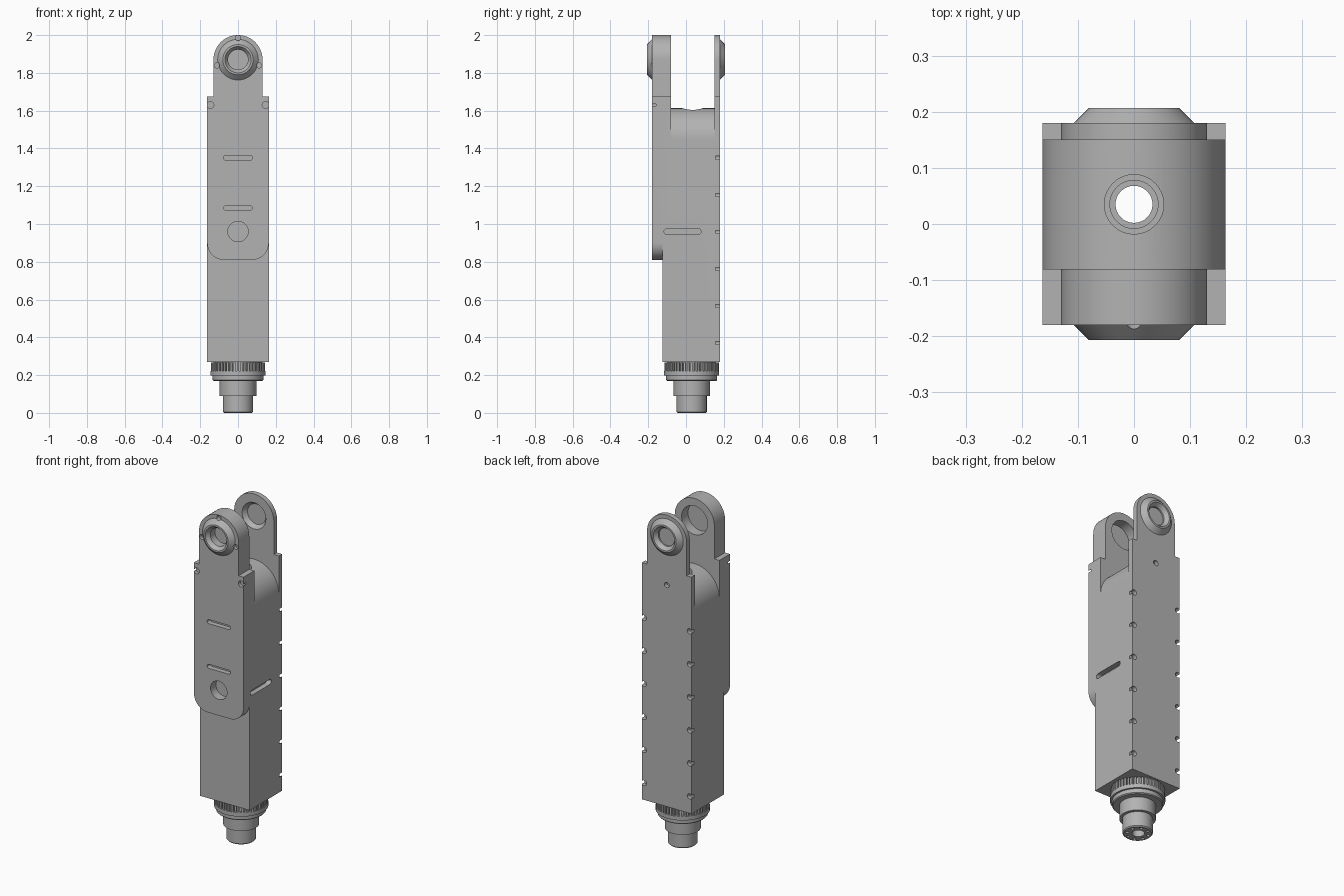
import bpy, bmesh, math
from mathutils import Matrix, Vector

cube = bpy.data.objects.get("Cube")
if cube:
    bpy.data.objects.remove(cube, do_unlink=True)

grey = bpy.data.materials.new("machined_grey")
grey.use_nodes = True
grey.diffuse_color = (0.45, 0.45, 0.45, 1)
grey.node_tree.nodes["Principled BSDF"].inputs["Base Color"].default_value = (0.45, 0.45, 0.45, 1)

W, FRONT, BACK = 0.163, -0.18, 0.18      # half width, front and back faces
ARM, EYE = 0.13, 1.87                    # arm half width, eye height
BORE_Y, STEM_Y = 0.035, 0.03


def finish(name, bm):
    bmesh.ops.recalc_face_normals(bm, faces=bm.faces)
    mesh = bpy.data.meshes.new(name)
    bm.to_mesh(mesh)
    bm.free()
    mesh.materials.append(grey)
    ob = bpy.data.objects.new(name, mesh)
    bpy.context.collection.objects.link(ob)
    return ob


def extrude(name, outline, y0, y1):
    """Prism along y from an x-z outline."""
    bm = bmesh.new()
    face = bm.faces.new([bm.verts.new((x, y0, z)) for x, z in outline])
    new = bmesh.ops.extrude_face_region(bm, geom=[face])["geom"]
    bmesh.ops.translate(bm, vec=(0, y1 - y0, 0), verts=[v for v in new if isinstance(v, bmesh.types.BMVert)])
    return finish(name, bm)


def rod(name, a, b, ra, rb=None, sides=32):
    """Cylinder or cone between two points."""
    a, b = Vector(a), Vector(b)
    turn = (b - a).to_track_quat('Z', 'Y').to_matrix().to_4x4()
    bm = bmesh.new()
    bmesh.ops.create_cone(bm, cap_ends=True, segments=sides, radius1=ra, radius2=ra if rb is None else rb,
                          depth=(b - a).length, matrix=Matrix.Translation((a + b) / 2) @ turn)
    return finish(name, bm)


def arc(cx, cz, r, start, end, n=16):
    angles = [math.radians(start + (end - start) * i / n) for i in range(n + 1)]
    return [(cx + r * math.cos(t), cz + r * math.sin(t)) for t in angles]


def slot_outline(half, z, r):
    return arc(half - r, z, r, -90, 90, 8) + arc(r - half, z, r, 90, 270, 8)


def combine(target, tool, operation):
    mod = target.modifiers.new("cut", 'BOOLEAN')
    mod.operation, mod.solver, mod.object = operation, 'EXACT', tool
    tool.hide_render = True
    bpy.context.view_layer.objects.active = target
    bpy.ops.object.modifier_apply(modifier=mod.name)
    bpy.data.objects.remove(tool, do_unlink=True)


def cut(target, tool):
    combine(target, tool, 'DIFFERENCE')


def smooth(ob):
    bpy.ops.object.select_all(action='DESELECT')
    ob.select_set(True)
    bpy.context.view_layer.objects.active = ob
    bpy.ops.object.shade_smooth_by_angle(angle=math.radians(30))


# Main body with an arched top, joined to the two fork plates
body = extrude("fork_body", [(-W, 0.27), (W, 0.27)] + arc(0, 1.45, W, 0, 180, 40), -0.125, 0.165)
arm_top = [(W, 1.675), (ARM, 1.675)] + arc(0, EYE, ARM, 0, 180, 40) + [(-ARM, 1.675), (-W, 1.675)]
r = 0.09
front_outline = arc(r - W, 0.81 + r, r, 180, 270, 12) + arc(W - r, 0.81 + r, r, 270, 360, 12) + arm_top
combine(body, extrude("front_plate", front_outline, FRONT, -0.08), 'UNION')
combine(body, extrude("back_plate", [(-W, 0.27), (W, 0.27)] + arm_top, 0.15, BACK), 'UNION')

# Conical bosses round the eye
for s in (-1, 1):
    combine(body, rod("boss", (0, s * 0.165, EYE), (0, s * 0.207, EYE), 0.123, 0.08, 48), 'UNION')

# Eye hole with tapered mouths and inner recesses
cut(body, rod("eye", (0, -0.3, EYE), (0, 0.3, EYE), 0.053, sides=40))
for s in (-1, 1):
    cut(body, rod("mouth", (0, s * 0.21, EYE), (0, s * 0.18, EYE), 0.072, 0.05, 40))
cut(body, rod("front_recess", (0, -0.05, EYE), (0, -0.14, EYE), 0.085, sides=40))
cut(body, rod("back_recess", (0, 0.14, EYE), (0, 0.175, EYE), 0.085, 0.06, 40))

# Stepped bore down the middle
for top, bottom, radius in ((1.7, 1.57, 0.053), (1.6, 1.5, 0.043), (1.55, 0.2, 0.033)):
    cut(body, rod("bore", (0, BORE_Y, top), (0, BORE_Y, bottom), radius))

# Front slots and round pocket
for z in (1.35, 1.085):
    cut(body, extrude("slot", slot_outline(0.077, z, 0.012), FRONT - 0.05, FRONT + 0.03))
cut(body, rod("pocket", (0, -0.25, 0.96), (0, FRONT + 0.05, 0.96), 0.054))

# Slot on one flank
side_slot = extrude("side_slot", slot_outline(0.098, 0.96, 0.015), 0, 0.08)
side_slot.data.transform(Matrix.Translation((W - 0.03, -0.018, 0)) @ Matrix.Rotation(math.radians(-90), 4, 'Z'))
cut(body, side_slot)

# Small screw holes at the edges
front_holes = [(-0.146, 1.63), (0.146, 1.63), (0, 1.984), (-0.112, 1.84), (0.112, 1.84)]
for x, z in front_holes:
    cut(body, rod("screw_hole", (x, -0.25, z), (x, FRONT + 0.02, z), 0.018 if z < 1.7 else 0.014, sides=16))
back_holes = [(s * 0.15, 0.37 + 0.196 * i) for s in (-1, 1) for i in range(6)] + [(0, 1.585)]
for x, z in back_holes:
    cut(body, rod("screw_hole", (x, 0.25, z), (x, BACK - 0.024, z), 0.016, sides=16))
smooth(body)

# Turned stem under the body
steps = [(0, 0), (0.074, 0), (0.08, 0.006), (0.08, 0.09), (0.097, 0.09), (0.097, 0.17), (0.13, 0.17),
         (0.135, 0.175), (0.135, 0.198), (0.146, 0.198), (0.146, 0.222), (0.13, 0.222), (0.13, 0.27), (0, 0.27)]
bm = bmesh.new()
points = [bm.verts.new((x, 0, z)) for x, z in steps]
edges = [bm.edges.new(pair) for pair in zip(points, points[1:])]
bmesh.ops.spin(bm, geom=points + edges, cent=(0, 0, 0), axis=(0, 0, 1), angle=math.tau, steps=48)
bmesh.ops.remove_doubles(bm, verts=bm.verts, dist=0.0001)
bmesh.ops.translate(bm, vec=(0, STEM_Y, 0), verts=bm.verts)
stem = finish("stem", bm)
cut(stem, rod("bore", (0, BORE_Y, -0.1), (0, BORE_Y, 0.4), 0.033))
for i in range(8):
    t = math.tau * (i + 0.5) / 8
    x, y = 0.058 * math.cos(t), STEM_Y + 0.058 * math.sin(t)
    cut(stem, rod("stem_hole", (x, y, -0.05), (x, y, 0.03), 0.009, sides=12))
smooth(stem)

# Toothed ring above the collar
bm = bmesh.new()
for i in range(48):
    place = (Matrix.Translation((0, STEM_Y, 0.244)) @ Matrix.Rotation(math.tau * i / 48, 4, 'Z')
             @ Matrix.Translation((0.134, 0, 0)) @ Matrix.Diagonal((0.02, 0.01, 0.044, 1)))
    bmesh.ops.create_cube(bm, size=1, matrix=place)
finish("toothed_ring", bm)
